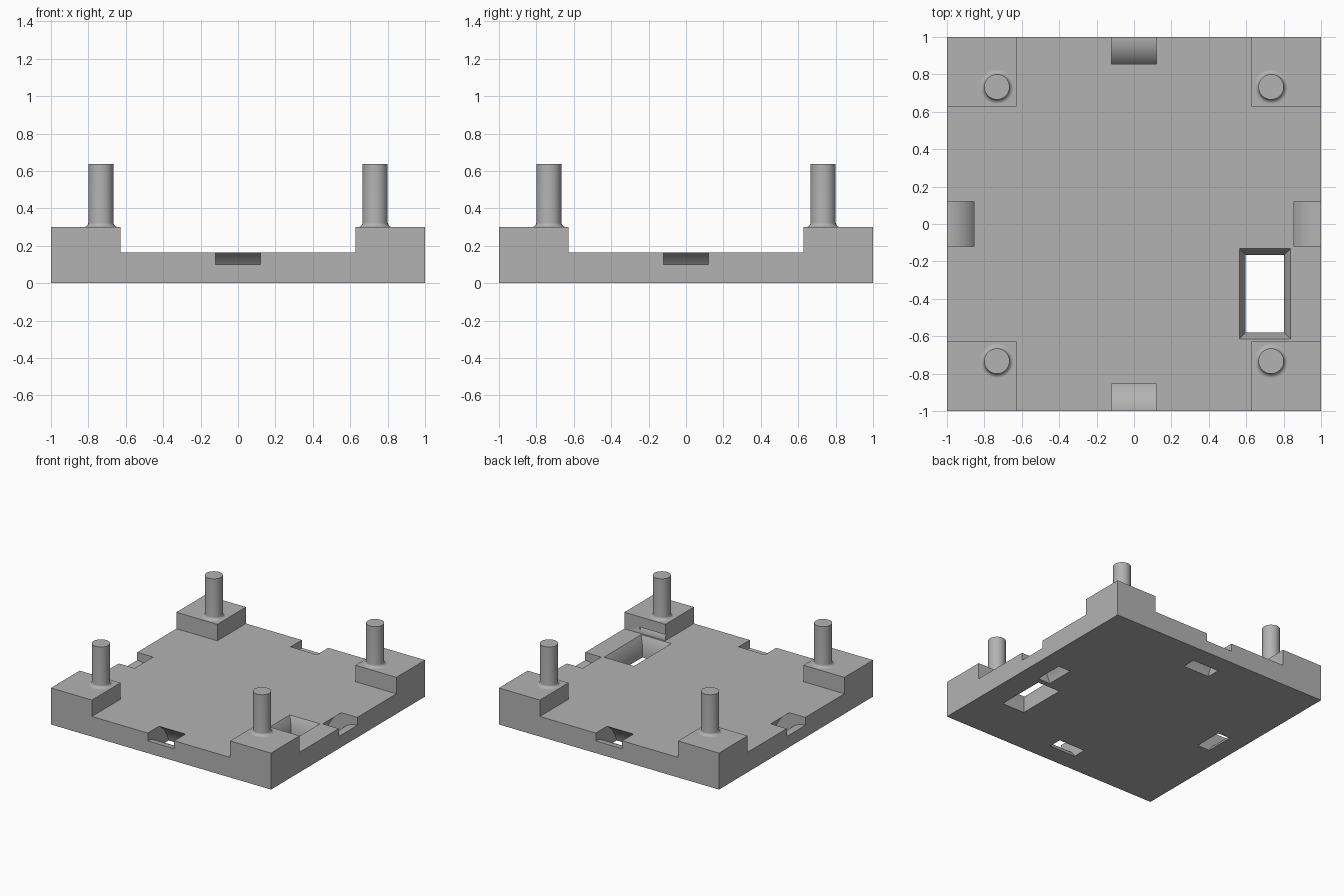
import bpy, bmesh, math
from mathutils import Matrix

if "Cube" in bpy.data.objects:
    bpy.data.objects.remove(bpy.data.objects["Cube"])

PLATE_Z, BLOCK_Z, POST_Z = 0.165, 0.30, 0.637
BLOCK_IN, POST_AT, POST_R, FILLET = 0.628, 0.733, 0.0675, 0.024

grey = bpy.data.materials.new("grey plastic")
grey.diffuse_color = (0.45, 0.45, 0.45, 1)
grey.use_nodes = True
grey.node_tree.nodes["Principled BSDF"].inputs["Base Color"].default_value = grey.diffuse_color


def make(name, bm):
    bmesh.ops.recalc_face_normals(bm, faces=bm.faces)
    me = bpy.data.meshes.new(name)
    bm.to_mesh(me)
    bm.free()
    ob = bpy.data.objects.new(name, me)
    bpy.context.collection.objects.link(ob)
    me.materials.append(grey)
    return ob


def box(name, x0, x1, y0, y1, z0, z1):
    bm = bmesh.new()
    bmesh.ops.create_cube(bm, size=1)
    for v in bm.verts:
        v.co = (x1 if v.co.x > 0 else x0, y1 if v.co.y > 0 else y0, z1 if v.co.z > 0 else z0)
    return make(name, bm)


def loft(name, rings):
    """Closed solid through matching rings of points."""
    bm = bmesh.new()
    rows = [[bm.verts.new(p) for p in r] for r in rings]
    n = len(rows[0])
    for a, b in zip(rows, rows[1:]):
        for i in range(n):
            j = (i + 1) % n
            bm.faces.new((a[i], a[j], b[j], b[i]))
    bm.faces.new(rows[0])
    bm.faces.new(rows[-1])
    return make(name, bm)


def cut(target, cutter):
    mod = target.modifiers.new(cutter.name, 'BOOLEAN')
    mod.operation, mod.solver, mod.object = 'DIFFERENCE', 'EXACT', cutter
    bpy.context.view_layer.objects.active = target
    bpy.ops.object.modifier_apply(modifier=mod.name)
    bpy.data.objects.remove(cutter)


def smooth(ob):
    bpy.ops.object.select_all(action='DESELECT')
    ob.select_set(True)
    bpy.context.view_layer.objects.active = ob
    bpy.ops.object.shade_smooth_by_angle(angle=math.radians(30))


# Base: full block with a cross-shaped recess that leaves four corner blocks
base = box("base_plate", -1, 1, -1, 1, 0, BLOCK_Z)
cut(base, box("recess_x", -1.2, 1.2, -BLOCK_IN, BLOCK_IN, PLATE_Z, 0.5))
cut(base, box("recess_y", -BLOCK_IN, BLOCK_IN, -1.2, 1.2, PLATE_Z, 0.5))

# Rectangular window with a bevelled upper rim
def rect(grow, z):
    x0, x1, y0, y1 = 0.597 - grow, 0.803 + grow, -0.58 - grow, -0.165 + grow
    return [(x0, y0, z), (x1, y0, z), (x1, y1, z), (x0, y1, z)]

s = 0.034 / 0.06
cut(base, loft("window", [rect(0, -0.1), rect(0, PLATE_Z - 0.06),
                          rect(0.034 + 0.05 * s, PLATE_Z + 0.05)]))

# Curved strap channels running from each side edge down through the floor
for k in range(4):
    angles = [math.radians(-20 + 130 * i / 40) for i in range(41)]
    arc = [(r, a) for r, seq in ((0.283, angles), (0.178, angles[::-1])) for a in seq]
    pts = [(-1 + r * math.cos(a), -0.078 + r * math.sin(a)) for r, a in arc]
    channel = loft("channel", [[(x, y, z) for y, z in pts] for x in (-0.12, 0.12)])
    channel.data.transform(Matrix.Rotation(k * math.pi / 2, 4, 'Z'))
    cut(base, channel)
smooth(base)

# Posts with filleted feet
profile = [(POST_R + FILLET, BLOCK_Z - 0.005)]
for i in range(9):
    t = math.pi / 2 * i / 8
    profile.append((POST_R + FILLET * (1 - math.sin(t)), BLOCK_Z + FILLET * (1 - math.cos(t))))
profile.append((POST_R, POST_Z))
for sx, sy, name in ((-1, -1, "front_left"), (1, -1, "front_right"),
                     (-1, 1, "back_left"), (1, 1, "back_right")):
    post = loft(name + "_post", [[(sx * POST_AT + r * math.cos(math.tau * i / 48),
                                   sy * POST_AT + r * math.sin(math.tau * i / 48), z)
                                  for i in range(48)] for r, z in profile])
    smooth(post)
